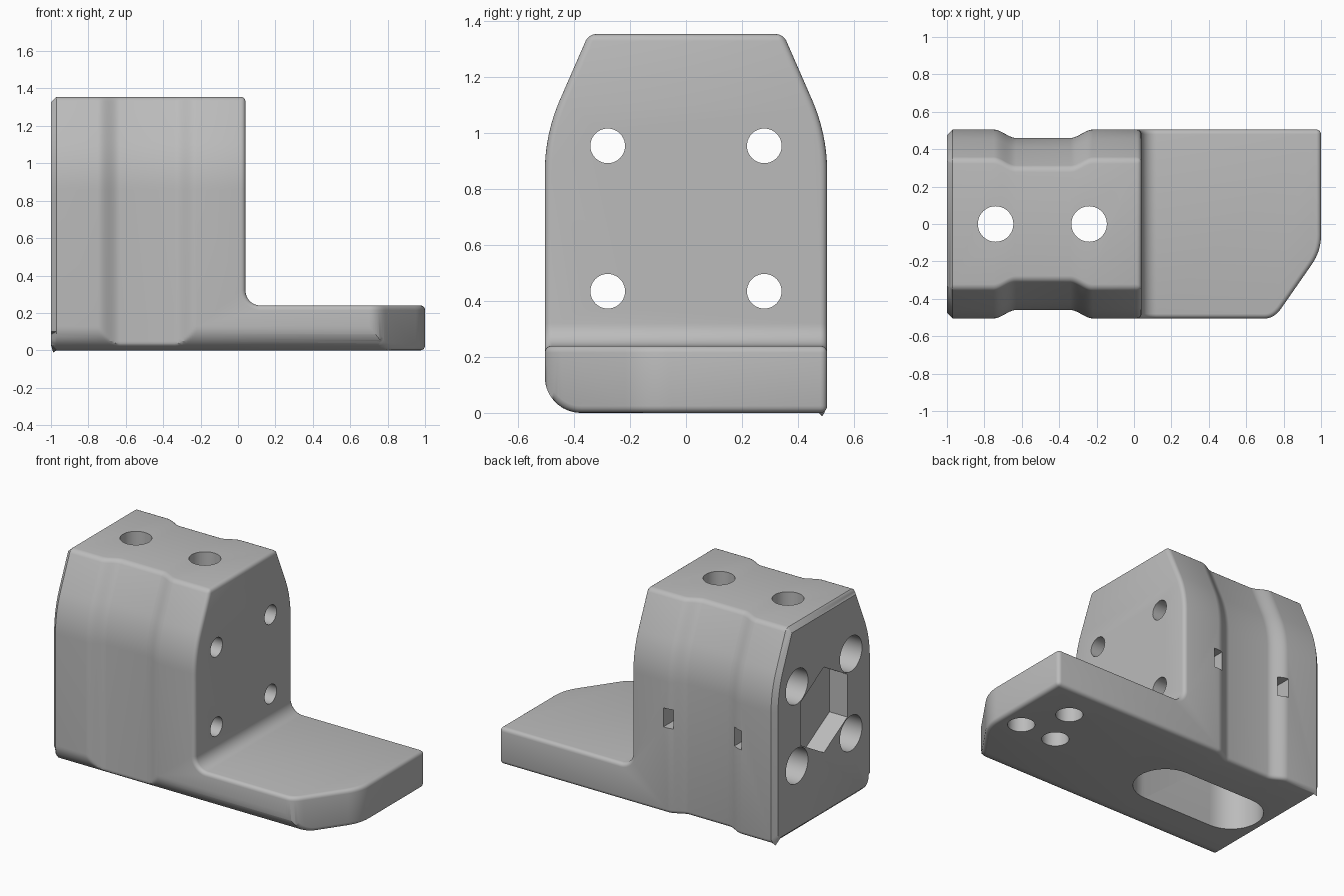
import bpy, bmesh, math
from mathutils import Vector

if "Cube" in bpy.data.objects:
    bpy.data.objects.remove(bpy.data.objects["Cube"])

grey = bpy.data.materials.new("mid grey")
grey.diffuse_color = (0.5, 0.5, 0.5, 1)
grey.use_nodes = True
grey.node_tree.nodes["Principled BSDF"].inputs["Base Color"].default_value = grey.diffuse_color


def finish(name, bm):
    bmesh.ops.recalc_face_normals(bm, faces=bm.faces)
    me = bpy.data.meshes.new(name)
    bm.to_mesh(me)
    bm.free()
    ob = bpy.data.objects.new(name, me)
    bpy.context.collection.objects.link(ob)
    me.materials.append(grey)
    return ob


def prism(name, pts, start, end):
    """Extrude a polygon of 3D points from start offset to end offset."""
    bm = bmesh.new()
    a, b = Vector(start), Vector(end)
    lo = [bm.verts.new(Vector(p) + a) for p in pts]
    hi = [bm.verts.new(Vector(p) + b) for p in pts]
    bm.faces.new(lo)
    bm.faces.new(hi)
    n = len(pts)
    for i in range(n):
        j = (i + 1) % n
        bm.faces.new((lo[i], lo[j], hi[j], hi[i]))
    return finish(name, bm)


def circle(r, n=40, turn=0.0):
    return [(r * math.cos(turn + 2 * math.pi * i / n), r * math.sin(turn + 2 * math.pi * i / n)) for i in range(n)]


def bore_x(name, y, z, r, x0, x1, n=40, turn=0.0):
    return prism(name, [(0, y + a, z + b) for a, b in circle(r, n, turn)], (x0, 0, 0), (x1, 0, 0))


def bore_z(name, x, y, r, z0, z1):
    return prism(name, [(x + a, y + b, 0) for a, b in circle(r)], (0, 0, z0), (0, 0, z1))


def curve(p, q, r, n=8):
    """Rounded corner from p to r around the corner point q."""
    p, q, r = Vector(p), Vector(q), Vector(r)
    return [tuple(p * (1 - t) ** 2 + q * 2 * t * (1 - t) + r * t * t) for t in (i / n for i in range(n + 1))]


def apply(ob, mod):
    bpy.context.view_layer.objects.active = ob
    bpy.ops.object.modifier_apply(modifier=mod.name)


def boolean(ob, tool, op):
    m = ob.modifiers.new("cut", "BOOLEAN")
    m.operation, m.object, m.solver = op, tool, "EXACT"
    apply(ob, m)
    bpy.data.objects.remove(tool)


# Cross-section: straight sides, curved shoulders, sloping upper part
HALF, TOP, R, LEAN = 0.505, 1.355, 0.65, math.radians(23.6)


def half_width(z):
    h = z - 0.86
    if h <= 0:
        return HALF
    if h < R * math.sin(LEAN):
        return HALF - R + math.sqrt(R * R - h * h)
    return HALF - R * (1 - math.cos(LEAN)) - (h - R * math.sin(LEAN)) * math.tan(LEAN)


heights = [0.86 + R * math.sin(LEAN * i / 10) for i in range(11)] + [TOP]
section = [(HALF, 0)] + [(half_width(z), z) for z in heights]
section += [(-half_width(z), z) for z in reversed(heights)]
rad = 0.13
section += [(-HALF + rad - rad * math.cos(t), rad - rad * math.sin(t))
            for t in (math.pi / 2 * i / 14 for i in range(15))]


# Side waist: smooth shallow recess on front and back
def smooth(t):
    t = min(max(t, 0), 1)
    return t * t * (3 - 2 * t)


def waist(x):
    if x < -0.97:
        return (-0.97 - x)
    return 0.045 * smooth((x + 0.75) / 0.12) * smooth((-0.22 - x) / 0.12)


stations = [-1, -0.97] + [-0.75 + 0.012 * i for i in range(11)] + [-0.34 + 0.012 * i for i in range(11)] + [1.1]
bm = bmesh.new()
rings = []
for x in stations:
    d = waist(x)
    rings.append([bm.verts.new((x, math.copysign(min(abs(y), half_width(z) - d), y), z)) for y, z in section])
for a, b in zip(rings, rings[1:]):
    for i in range(len(section)):
        j = (i + 1) % len(section)
        bm.faces.new((a[i], a[j], b[j], b[i]))
bm.faces.new(rings[0])
bm.faces.new(rings[-1])
bracket = finish("bracket", bm)

# L-shaped side outline with inner fillet and chamfered left end
outline = [(-0.87, -0.1), (1.2, -0.1), (1.2, 0.24)]
outline += [(0.12 - 0.08 * math.sin(t), 0.32 - 0.08 * math.cos(t)) for t in (math.pi / 2 * i / 10 for i in range(11))]
outline += [(0.04, 1.5), (-0.825, 1.5), (-1.1, 1.225), (-1.1, 0.13)]
boolean(bracket, prism("side_outline", [(x, 0, z) for x, z in outline], (0, -1, 0), (0, 1, 0)), "INTERSECT")

# Base plan outline with the cut-off front corner
plan = [(-1.5, -0.8), (0.6, -0.8), (0.6, -0.505)]
plan = [(-1.5, -0.8), (0.5, -0.8), (0.5, -0.52), (0.69, -0.506)]
plan += curve((0.70, -0.505), (0.75, -0.505), (0.79, -0.447)) + curve((0.95, -0.217), (1, -0.145), (1, -0.06))
plan += [(1, 0.8), (-1.5, 0.8)]
boolean(bracket, prism("plan_outline", [(x, y, 0) for x, y in plan], (0, 0, -1), (0, 0, 2)), "INTERSECT")

# Rounded outer edges
m = bracket.modifiers.new("round", "BEVEL")
m.width, m.segments, m.limit_method, m.angle_limit = 0.025, 4, "ANGLE", math.radians(55)
m.use_clamp_overlap = False
apply(bracket, m)

# Four cross bolts with counterbores on the left end
for y in (-0.28, 0.28):
    for z in (0.435, 0.955):
        boolean(bracket, bore_x("cross_bore", y, z, 0.062, -1.2, 0.3), "DIFFERENCE")
        boolean(bracket, bore_x("counterbore", y, z, 0.115, -1.2, -0.85), "DIFFERENCE")

# Hexagonal pocket on the left end
boolean(bracket, bore_x("hex_pocket", 0, 0.695, 0.28, -1.2, -0.87, 6, math.pi / 6), "DIFFERENCE")

# Long slot underneath
slot = [(-0.74 + 0.19 * math.cos(t), 0.19 * math.sin(t)) for t in (math.pi * (0.5 + i / 20) for i in range(21))]
slot += [(-0.24 - (x + 0.74), -y) for x, y in slot]
boolean(bracket, prism("bottom_slot", [(x, y, 0) for x, y in slot], (0, 0, -0.2), (0, 0, 0.4)), "DIFFERENCE")

# Vertical bolts and the nut slots reaching them from the back
for x in (-0.74, -0.24):
    boolean(bracket, bore_z("vertical_bore", x, 0, 0.095, 0.3, 1.6), "DIFFERENCE")
    rect = [(x - 0.015, 0, 0.56), (x + 0.05, 0, 0.56), (x + 0.05, 0, 0.685), (x - 0.015, 0, 0.685)]
    boolean(bracket, prism("nut_slot", rect, (0, 0.1, 0), (0, 0.8, 0)), "DIFFERENCE")

# Three blind holes under the base
for x, y in ((0.86, 0), (0.72, 0.27), (0.6, 0)):
    boolean(bracket, bore_z("base_hole", x, y, 0.08, -0.2, 0.14), "DIFFERENCE")

bpy.ops.object.select_all(action="DESELECT")
bracket.select_set(True)
bpy.context.view_layer.objects.active = bracket
bpy.ops.object.shade_smooth_by_angle(angle=math.radians(30))
